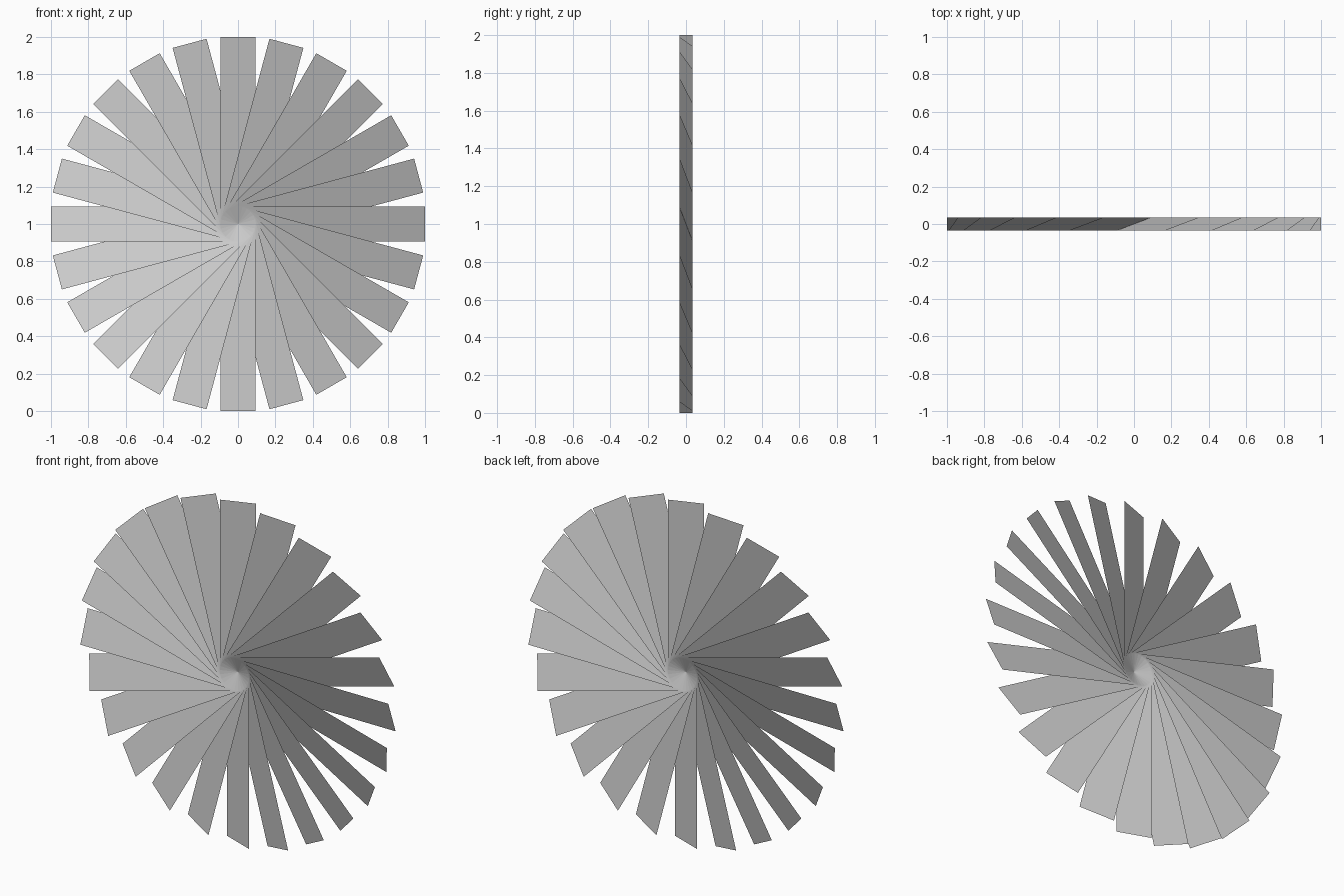
import bpy, bmesh
from math import pi, radians
from mathutils import Matrix

if "Cube" in bpy.data.objects:
    bpy.data.objects.remove(bpy.data.objects["Cube"])

BLADES = 24
RADIUS = 1.0
HALF_WIDTH = 0.1
PITCH = radians(20)


def make_blade_mesh():
    # flat rectangular strip running from the hub to the rim along +z
    bm = bmesh.new()
    corners = [(-HALF_WIDTH, 0, 0), (HALF_WIDTH, 0, 0),
               (HALF_WIDTH, 0, RADIUS), (-HALF_WIDTH, 0, RADIUS)]
    bm.faces.new([bm.verts.new(c) for c in corners])
    # pitch the blade about its own length: left edge forward
    bm.transform(Matrix.Rotation(PITCH, 4, 'Z'))
    mesh = bpy.data.meshes.new("fan_blade")
    bm.to_mesh(mesh)
    bm.free()
    return mesh


# ring of pitched blades around the wheel centre
blade_mesh = make_blade_mesh()
for i in range(BLADES):
    blade = bpy.data.objects.new(f"fan_blade_{i + 1:02d}", blade_mesh)
    blade.matrix_world = (Matrix.Translation((0, 0, RADIUS))
                          @ Matrix.Rotation(2 * pi * i / BLADES, 4, 'Y'))
    bpy.context.collection.objects.link(blade)
